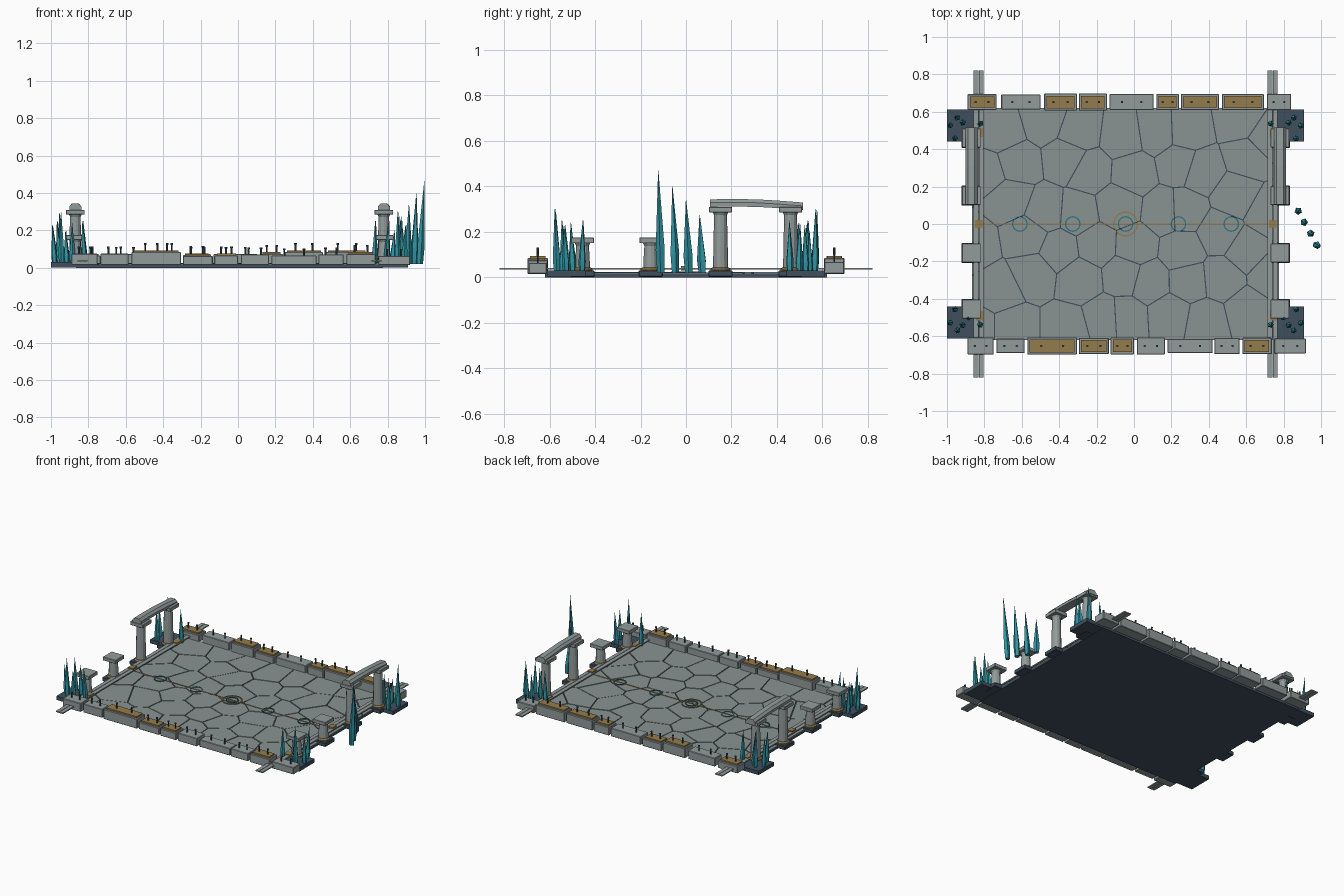
import bpy, bmesh, math, random
from mathutils import Vector

if "Cube" in bpy.data.objects:
    bpy.data.objects.remove(bpy.data.objects["Cube"])

random.seed(4)
CX = -0.045  # symmetry plane of the courtyard


def mat(name, c):
    m = bpy.data.materials.new(name)
    m.diffuse_color = (*c, 1)
    m.use_nodes = True
    m.node_tree.nodes["Principled BSDF"].inputs["Base Color"].default_value = m.diffuse_color
    return m


STONE = mat("stone", (0.29, 0.33, 0.33))
TILE = mat("tile", (0.25, 0.29, 0.29))
DARK = mat("slate", (0.05, 0.08, 0.11))
GOLD = mat("bronze", (0.30, 0.20, 0.07))
TEAL = mat("crystal", (0.03, 0.30, 0.37))
RUNE = mat("rune", (0.03, 0.18, 0.22))


def finish(name, bm, m):
    bmesh.ops.recalc_face_normals(bm, faces=bm.faces[:])
    me = bpy.data.meshes.new(name)
    bm.to_mesh(me)
    bm.free()
    ob = bpy.data.objects.new(name, me)
    bpy.context.collection.objects.link(ob)
    me.materials.append(m)
    return ob


def box(name, x0, x1, y0, y1, z0, z1, m, bevel=0):
    bm = bmesh.new()
    bmesh.ops.create_cube(bm, size=1)
    for v in bm.verts:
        v.co = Vector(((x0 + x1) / 2 + v.co.x * (x1 - x0),
                       (y0 + y1) / 2 + v.co.y * (y1 - y0),
                       (z0 + z1) / 2 + v.co.z * (z1 - z0)))
    if bevel:
        bmesh.ops.bevel(bm, geom=bm.edges[:], offset=bevel, segments=1, affect='EDGES')
    return finish(name, bm, m)


def lathe(name, x, y, profile, m, n=12, lean=(0, 0), turn=0.0):
    """Stack of n-sided rings (radius, z), optionally leaning to one side."""
    bm = bmesh.new()
    zb, zt = profile[0][1], profile[-1][1]
    rings = []
    for r, z in profile:
        t = (z - zb) / (zt - zb)
        rings.append([bm.verts.new((x + lean[0] * t + r * math.cos(turn + math.tau * i / n),
                                    y + lean[1] * t + r * math.sin(turn + math.tau * i / n), z))
                      for i in range(n)])
    for a, b in zip(rings, rings[1:]):
        for i in range(n):
            bm.faces.new((a[i], a[(i + 1) % n], b[(i + 1) % n], b[i]))
    bm.faces.new(rings[0])
    bm.faces.new(rings[-1])
    return finish(name, bm, m)


def crystal(name, x, y, h, r, lean=(0, 0), z0=0.02):
    lathe(name, x, y, [(r * 0.8, z0), (r, z0 + 0.22 * (h - z0)), (r * 0.04, h)], TEAL, 5, lean,
          random.random() * 6)


def ring(name, x, r, width, z, m):
    bm = bmesh.new()
    n = 24
    sec = [(r - width, z - 0.005), (r, z - 0.005), (r, z), (r - width, z)]
    loops = [[bm.verts.new((x + q * math.cos(math.tau * i / n), q * math.sin(math.tau * i / n), h))
              for q, h in sec] for i in range(n)]
    for i in range(n):
        a, b = loops[i], loops[(i + 1) % n]
        for j in range(4):
            bm.faces.new((a[j], b[j], b[(j + 1) % 4], a[(j + 1) % 4]))
    finish(name, bm, m)


# floor slab
box("floor_slab", CX - 0.82, CX + 0.82, -0.62, 0.62, 0, 0.017, DARK)


# cracked paving: irregular cells clipped from a rectangle
def clip(poly, p, n):
    out = []
    for a, b in zip(poly, poly[1:] + poly[:1]):
        da, db = (a - p).dot(n), (b - p).dot(n)
        if da <= 0:
            out.append(a)
        if da * db < 0:
            out.append(a.lerp(b, da / (da - db)))
    return out


W, H, NX, NY = 0.82, 0.62, 8, 6
seeds = [Vector((CX - W + 2 * W * (i + 0.5 + 0.25 * (j % 2 * 2 - 1) + random.uniform(-.28, .28)) / NX,
                 -H + 2 * H * (j + 0.5 + random.uniform(-.28, .28)) / NY))
         for i in range(NX) for j in range(NY)]
bm = bmesh.new()
for s in seeds:
    poly = [Vector((CX + sx * W, sy * H)) for sx, sy in ((-1, -1), (1, -1), (1, 1), (-1, 1))]
    for o in seeds:
        if o is not s:
            d = (o - s).normalized()
            poly = clip(poly, (s + o) / 2 - d * 0.003, d)
    top = 0.022 + random.uniform(-.001, .001)
    lo = [bm.verts.new((*p, 0.015)) for p in poly]
    hi = [bm.verts.new((*p, top)) for p in poly]
    bm.faces.new(hi)
    for i in range(len(poly)):
        k = (i + 1) % len(poly)
        bm.faces.new((lo[i], lo[k], hi[k], hi[i]))
finish("paving_tiles", bm, TILE)

# inlaid centre line and rings
box("inlay_line", CX - 0.78, CX + 0.78, -0.003, 0.003, 0.02, 0.025, GOLD)
for k in range(-2, 3):
    ring("floor_ring", CX + 0.2825 * k, 0.042, 0.007, 0.026, RUNE)
ring("centre_ring", CX, 0.067, 0.007, 0.026, GOLD)

# low walls: (left, right, has bronze plate)
back = [(-.89, -.735, 1), (-.71, -.50, 0), (-.48, -.305, 1), (-.295, -.145, 1), (-.13, .105, 0),
        (.12, .24, 1), (.25, .455, 1), (.47, .695, 1), (.71, .84, 0)]
front = [(-.89, -.75, 0), (-.735, -.585, 0), (-.57, -.305, 1), (-.295, -.135, 1), (-.125, 0, 1),
         (.015, .165, 0), (.18, .42, 0), (.43, .565, 0), (.58, .735, 1), (.75, .92, 0)]
for side, row in ((1, back), (-1, front)):
    for x0, x1, plate in row:
        yc = side * 0.652
        d = random.uniform(.038, .046)
        top = 0.084 if plate and x1 - x0 > .17 else random.uniform(.064, .076)
        box("wall_block", x0, x1, yc - d, yc + d, 0.015, top, STONE, 0.003)
        if plate:
            box("wall_plate", x0 + .012, x1 - .012, yc - d + .012, yc + d - .012, top - .005, top + .01, GOLD)
            top += .01
        for t in (0.28, 0.72):
            px = x0 + (x1 - x0) * t
            lathe("wall_post", px, yc, [(.005, top - .005), (.005, top + .028), (.007, top + .03),
                                        (.007, top + .038)], DARK, 6)

for s in (-1, 1):
    # side rails, two strips each
    rx = CX + s * 0.786
    for o in (-0.0145, 0.0145):
        box("side_rail", rx + o - .013, rx + o + .013, -0.82, 0.82, 0.034, 0.042, STONE)
    box("rail_boss", rx - .02, rx + .02, -.022, .022, .03, .05, GOLD)
    for y in (-0.49, 0.49):
        box("rail_clip", rx - .015, rx + .025, y - .025, y + .025, .03, .046, GOLD)

    # columns: whole pair at the back, broken stumps at the front
    x = CX + s * 0.825
    for y, h in ((0.46, .285), (0.152, .285), (-.155, .15), (-.455, .15)):
        box("column_base", x - .053, x + .053, y - .053, y + .053, 0.002, .03, DARK, .003)
        lathe("column_collar", x, y, [(.044, .028), (.044, .036), (.036, .044)], GOLD)
        lathe("column_shaft", x, y, [(.033, .04), (.031, h * .6), (.028, h - .012), (.035, h + .002)], STONE)
        box("column_capital", x - .05, x + .05, y - .05, y + .05, h, h + .025, STONE, .002)

    # lintel across the tall pair, gently sagging towards the back
    bm = bmesh.new()
    prev = None
    for y, z in ((.105, .326), (.2, .327), (.31, .326), (.41, .320), (.515, .312)):
        sec = [bm.verts.new((x + a, y, z + b)) for a, b in
               ((-.032, -.016), (.032, -.016), (.032, .002), (.018, .017), (-.018, .017), (-.032, .002))]
        if prev:
            for i in range(6):
                bm.faces.new((prev[i], prev[(i + 1) % 6], sec[(i + 1) % 6], sec[i]))
        else:
            bm.faces.new(sec)
        prev = sec
    bm.faces.new(prev)
    finish("lintel", bm, STONE)

    # corner plinths with crystal clusters
    for t in (-1, 1):
        px, py = CX + s * 0.87, t * 0.527
        box("corner_plinth", px - .085, px + .085, py - .085, py + .085, 0.003, .03, DARK)
        for dx, dy, h in ((.04, -.07, .25), (-.03, -.03, .24), (.065, .0, .23),
                          (.028, .04, .30), (-.095, .01, .25), (.0, .015, .2)):
            crystal("corner_crystal", px + s * dx, py + t * dy, h, .017,
                    (s * random.uniform(0, .014), t * random.uniform(-.005, .012)))

# row of tall leaning crystals outside the right side
for x, y, h, tx in ((.88, .072, .275, -.008), (.908, .012, .34, .006), (.942, -.048, .40, .012), (.972, -.11, .47, .025)):
    crystal("tall_crystal", x, y, h, .021, (tx, -.012))
